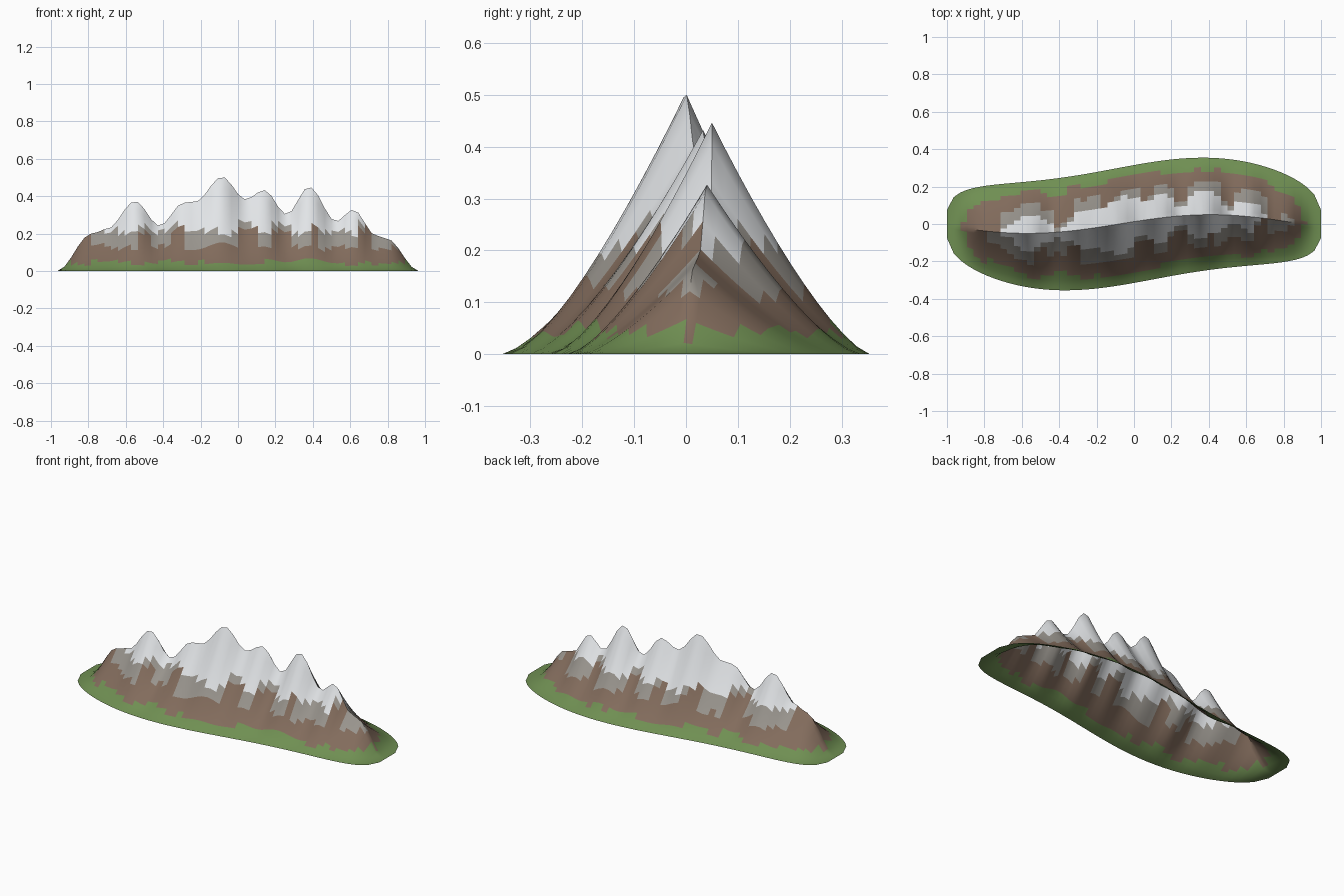
import bpy, bmesh, math, random

random.seed(4)
if "Cube" in bpy.data.objects:
    bpy.data.objects.remove(bpy.data.objects["Cube"])

COLUMNS, ROWS = 56, 12
GRASS, EARTH, ROCK, SNOW = range(4)

# Peaks and saddles of the ridge as (x, height)
CREST = [(-1, 0), (-.97, 0), (-.78, .2), (-.7, .225), (-.55, .373), (-.42, .242),
         (-.29, .365), (-.23, .37), (-.085, .503), (.04, .383), (.14, .432),
         (.26, .303), (.38, .45), (.525, .265), (.615, .328), (.74, .188),
         (.79, .175), (.97, 0), (1, 0)]

# Stretches where bare earth climbs higher, on the front (-1) and back (1)
EARTH_SPANS = {-1: [(-.9, -.8), (-.54, -.46), (-.36, -.29), (0, .1), (.18, .28), (.39, .44), (.65, .72)],
               1: [(-.9, -.7), (-.43, -.33), (-.18, -.08), (.03, .1), (.23, .3), (.47, .54), (.7, .8)]}


def crest_height(x):
    for (x0, z0), (x1, z1) in zip(CREST, CREST[1:]):
        if x <= x1:
            ease = (1 - math.cos(math.pi * (x - x0) / (x1 - x0))) / 2
            return z0 + (z1 - z0) * ease
    return 0


def crest_y(x):
    return .05 * math.sin(math.pi * (x + .08) / .98)


def foot_y(x, side):
    half_width = .315 * max(1 - x * x, .006) ** .28
    return .057 * math.sin(math.pi * x) + side * half_width


def make_material(name, color):
    mat = bpy.data.materials.new(name)
    mat.use_nodes = True
    mat.diffuse_color = (*color, 1)
    bsdf = next(n for n in mat.node_tree.nodes if n.type == 'BSDF_PRINCIPLED')
    bsdf.inputs["Base Color"].default_value = (*color, 1)
    bsdf.inputs["Roughness"].default_value = .9
    return mat


def zone(x, z, side, jitter):
    """Ground cover for a height, raised where bare earth climbs."""
    bare = any(a <= x <= b for a, b in EARTH_SPANS[side])
    if z < .045 + jitter:
        return GRASS
    if z < (.22 if bare else .125) + jitter:
        return EARTH
    if z < (.25 if bare else .205) + jitter:
        return ROCK
    return SNOW


# Ridge shell: cross-sections running from the front foot over the crest to the back
bm = bmesh.new()
sections = []
for i in range(COLUMNS + 1):
    x = 2 * i / COLUMNS - 1
    section = []
    for j in range(-ROWS, ROWS + 1):
        t, side = abs(j) / ROWS, (-1 if j < 0 else 1)
        y = crest_y(x) + (foot_y(x, side) - crest_y(x)) * t
        section.append(bm.verts.new((x, y, crest_height(x) * (1 - t) ** 1.36)))
    sections.append(section)

# Faces, with ground cover chosen in blocks two columns wide
for i, (a, b) in enumerate(zip(sections, sections[1:])):
    if i % 2 == 0:
        jitters = {-1: random.uniform(-.012, .012), 1: random.uniform(-.012, .012)}
    for j in range(2 * ROWS):
        face = bm.faces.new((a[j], b[j], b[j + 1], a[j + 1]))
        side = -1 if j < ROWS else 1
        center = face.calc_center_median()
        face.material_index = zone(center.x, center.z, side, jitters[side])

mesh = bpy.data.meshes.new("mountain_range")
bm.to_mesh(mesh)
bm.free()
mountain = bpy.data.objects.new("mountain_range", mesh)
bpy.context.collection.objects.link(mountain)
for name, color in [("grass green", (.16, .275, .085)), ("earth brown", (.225, .15, .108)),
                    ("rock grey", (.32, .30, .27)), ("snow white", (.76, .78, .8))]:
    mesh.materials.append(make_material(name, color))

# Smooth slopes with a crisp crest
bpy.ops.object.select_all(action='DESELECT')
mountain.select_set(True)
bpy.context.view_layer.objects.active = mountain
bpy.ops.object.shade_smooth_by_angle(angle=math.radians(50))
